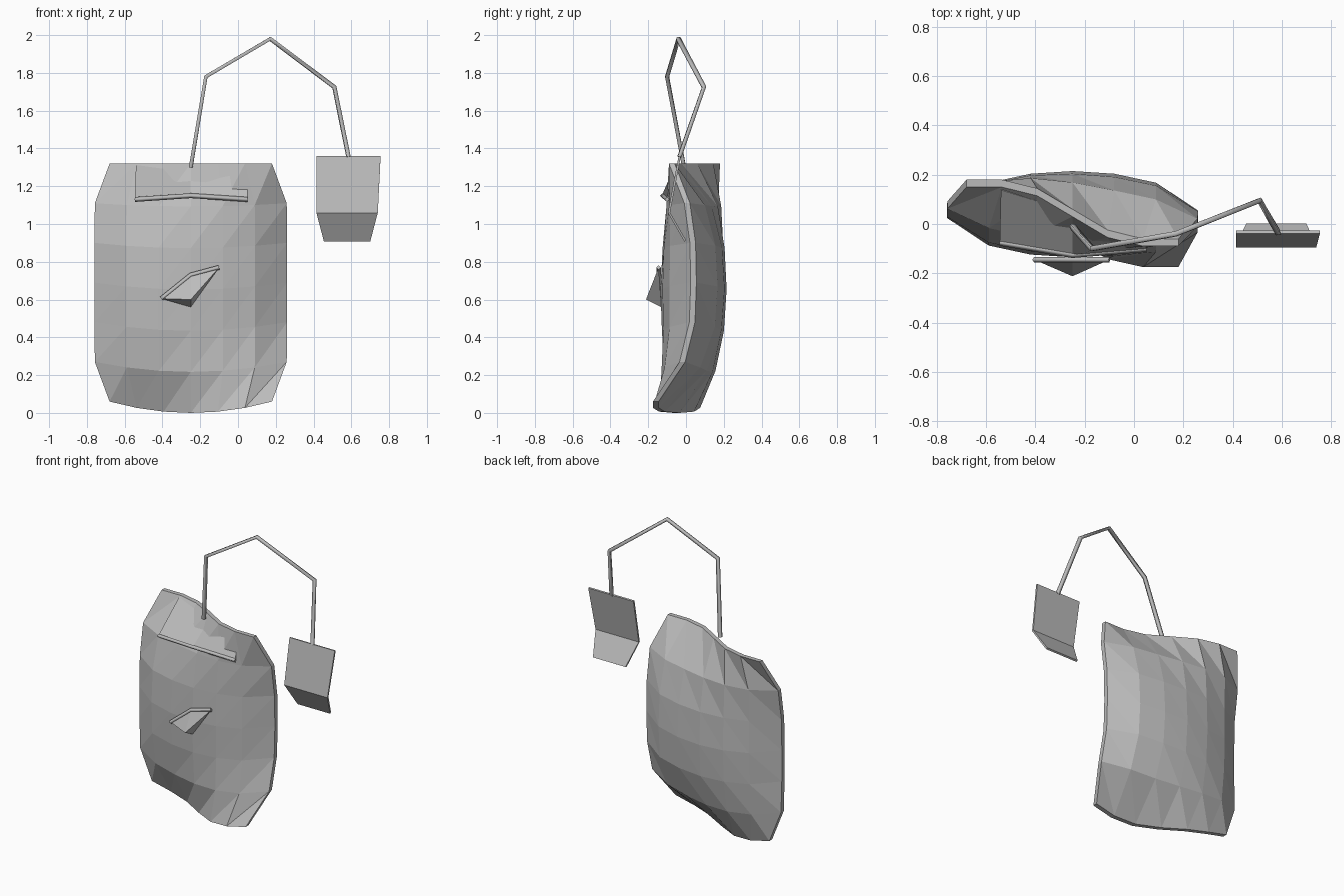
import bpy, bmesh, math
from mathutils import Vector

if "Cube" in bpy.data.objects:
    bpy.data.objects.remove(bpy.data.objects["Cube"], do_unlink=True)

grey = bpy.data.materials.new("plain_grey")
grey.use_nodes = True
COLOR = (0.5, 0.5, 0.5, 1)
grey.diffuse_color = COLOR
grey.node_tree.nodes["Principled BSDF"].inputs["Base Color"].default_value = COLOR


def finish(name, bm):
    bmesh.ops.recalc_face_normals(bm, faces=bm.faces)
    mesh = bpy.data.meshes.new(name)
    bm.to_mesh(mesh)
    bm.free()
    mesh.materials.append(grey)
    obj = bpy.data.objects.new(name, mesh)
    bpy.context.collection.objects.link(obj)
    return obj


def solid(name, points, faces, thickness=0):
    bm = bmesh.new()
    verts = [bm.verts.new(p) for p in points]
    for f in faces:
        bm.faces.new([verts[i] for i in f])
    obj = finish(name, bm)
    if thickness:
        mod = obj.modifiers.new("Thickness", 'SOLIDIFY')
        mod.thickness = thickness
        mod.offset = 0
    return obj


def rod(name, points, radius):
    # Four-sided rod following a bent path
    curve = bpy.data.curves.new(name, 'CURVE')
    curve.dimensions = '3D'
    curve.bevel_depth = radius
    curve.bevel_resolution = 0
    curve.use_fill_caps = True
    spline = curve.splines.new('POLY')
    spline.points.add(len(points) - 1)
    for sp, p in zip(spline.points, points):
        sp.co = (*p, 1)
    curve.materials.append(grey)
    obj = bpy.data.objects.new(name, curve)
    bpy.context.collection.objects.link(obj)


# Pillow-shaped bag: two bulging sheets joined by a narrow twisted rim
N = 6


def bag_point(i, j, side):
    u, v = 2 * i / N - 1, 2 * j / N - 1
    half = 0.51 * (1 - 0.157 * abs(v) ** 9)
    swing = math.sin(math.pi / 2 * max(-1, min(1, 1.5 * u)))
    shift, twist = (0.005, -0.12) if v > 0 else (-0.09, -0.11)
    middle = 0.04 + abs(v) ** 3 * (shift + twist * swing)
    bulge = 0.015 + 0.16 * ((1 - u * u) * (1 - v * v)) ** 0.6
    z = 0.69 + 0.63 * v - 0.06 * (1 - u * u) * ((1 - v) / 2) ** 0.7
    return Vector((-0.25 + half * u, middle + side * bulge, z))


bm = bmesh.new()
sheets = []
for side in (-1, 1):
    g = [[bm.verts.new(bag_point(i, j, side)) for i in range(N + 1)] for j in range(N + 1)]
    sheets.append(g)
    for j in range(N):
        for i in range(N):
            a, b, c, d = g[j][i], g[j][i + 1], g[j + 1][i + 1], g[j + 1][i]
            bm.faces.new((a, b, c))
            bm.faces.new((a, c, d))


def border(g):
    return (g[0][:-1] + [row[-1] for row in g[:-1]]
            + g[-1][:0:-1] + [row[0] for row in g[:0:-1]])


front, back = border(sheets[0]), border(sheets[1])
for k in range(len(front)):
    m = (k + 1) % len(front)
    bm.faces.new((front[k], front[m], back[m], back[k]))
finish("bag", bm)

# String rising from the bag, arching over to the tag
rod("string", [(-0.25, -0.01, 1.30), (-0.17, -0.1, 1.78), (0.17, -0.04, 1.98),
               (0.51, 0.095, 1.725), (0.585, -0.035, 1.355)], 0.014)

# Folded tag: upper panel leans forward, lower panel tucks back
solid("tag", [(0.415, -0.033, 1.36), (0.755, -0.033, 1.36), (0.74, -0.09, 1.06),
              (0.415, -0.09, 1.06), (0.455, -0.004, 0.91), (0.7, -0.004, 0.91)],
      [(0, 3, 2, 1), (3, 4, 5, 2)], 0.012)

# Upper flap with its edge bar
edge = [(-0.545, -0.075, 1.13), (-0.25, -0.125, 1.15), (0.05, -0.1, 1.13)]
rod("flap_bar", edge, 0.013)
solid("flap", edge + [(0.05, -0.06, 1.3), (-0.25, 0.05, 1.27), (-0.54, 0.14, 1.31)],
      [(0, 1, 4, 5), (1, 2, 3, 4)], 0.006)

# Pointed nose-like pleat with its edge bar
brow = [(-0.405, -0.145, 0.605), (-0.25, -0.145, 0.73), (-0.1, -0.145, 0.77)]
rod("pleat_bar", brow, 0.012)
solid("pleat", brow + [(-0.25, -0.13, 0.56), (-0.25, -0.212, 0.6)],
      [(0, 4, 1), (1, 4, 2), (2, 4, 3), (3, 4, 0), (0, 1, 2, 3)])
